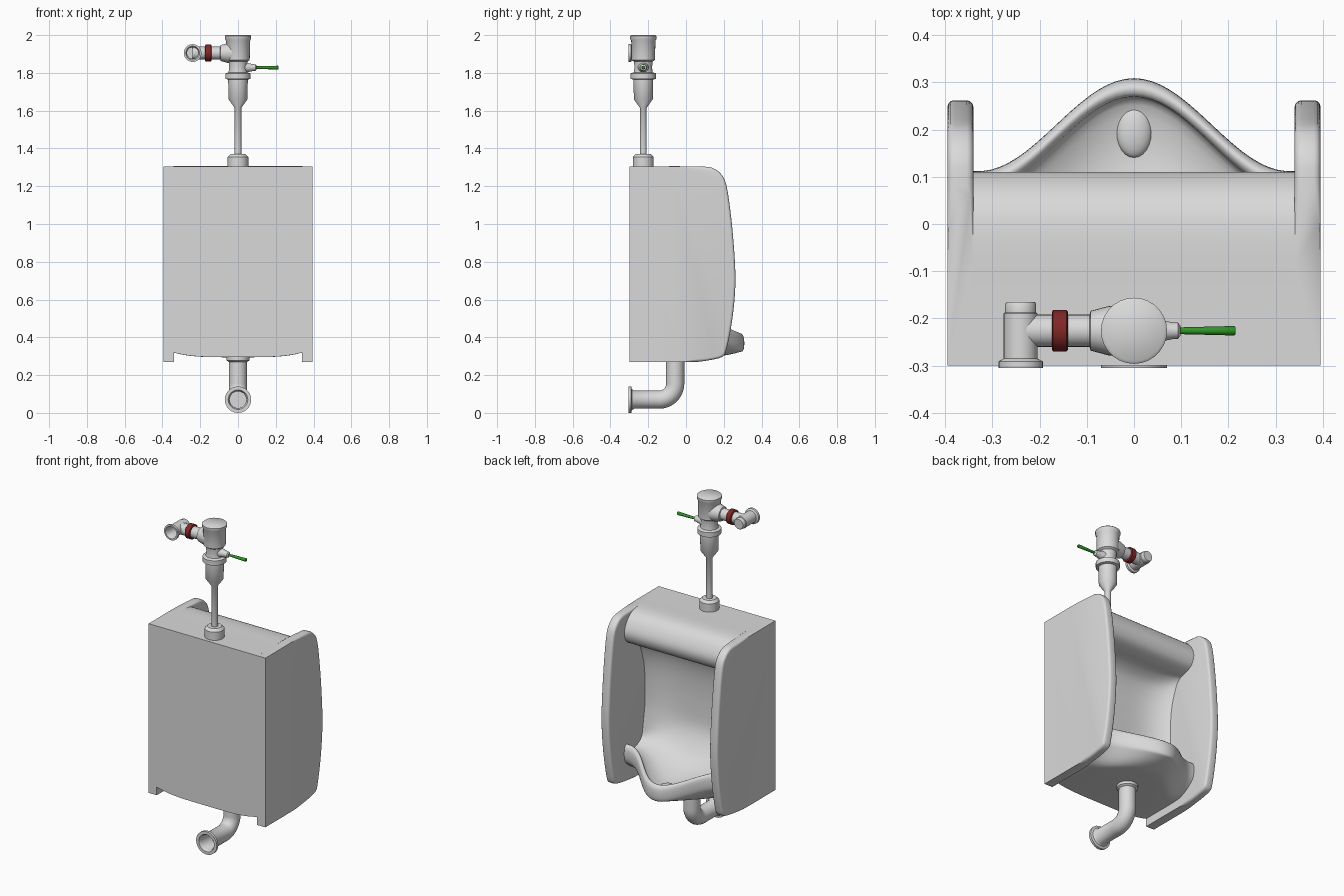
import bpy, bmesh, math
from mathutils import Vector

if "Cube" in bpy.data.objects:
    bpy.data.objects.remove(bpy.data.objects["Cube"])


def material(name, rgb):
    m = bpy.data.materials.new(name)
    m.diffuse_color = (*rgb, 1)
    m.use_nodes = True
    m.node_tree.nodes["Principled BSDF"].inputs["Base Color"].default_value = m.diffuse_color
    return m


GREY = material("light_grey", (0.7, 0.7, 0.7))
RED = material("dark_red", (0.22, 0.02, 0.02))
GREEN = material("green", (0.03, 0.3, 0.02))


def finish(name, bm, mat, angle=40):
    bmesh.ops.remove_doubles(bm, verts=bm.verts, dist=1e-5)
    bmesh.ops.recalc_face_normals(bm, faces=bm.faces)
    me = bpy.data.meshes.new(name)
    bm.to_mesh(me)
    bm.free()
    me.materials.append(mat)
    ob = bpy.data.objects.new(name, me)
    bpy.context.collection.objects.link(ob)
    bpy.ops.object.select_all(action='DESELECT')
    ob.select_set(True)
    bpy.context.view_layer.objects.active = ob
    bpy.ops.object.shade_smooth_by_angle(angle=math.radians(angle))
    return ob


def spline(pts, n=4):
    """Smooth open curve through 2D points."""
    p = [Vector(q) for q in pts]
    p = [2 * p[0] - p[1]] + p + [2 * p[-1] - p[-2]]
    out = []
    for i in range(1, len(p) - 2):
        a, b, c, d = p[i - 1:i + 3]
        for k in range(n):
            t = k / n
            out.append(0.5 * (2 * b + (c - a) * t + (2 * a - 5 * b + 4 * c - d) * t * t
                              + (3 * b - a - 3 * c + d) * t ** 3))
    return out + [p[-2]]


def skin(name, rings, mat, angle=40):
    """Join rings of points into a closed skin with end caps."""
    bm = bmesh.new()
    rows = [[bm.verts.new(v) for v in r] for r in rings]
    n = len(rows[0])
    for a, b in zip(rows, rows[1:]):
        for i in range(n):
            j = (i + 1) % n
            bm.faces.new((a[i], a[j], b[j], b[i]))
    bm.faces.new(rows[0])
    bm.faces.new(rows[-1])
    return finish(name, bm, mat, angle)


def lathe(name, profile, centre, axis, mat=GREY, n=28):
    """Turn (radius, height) pairs about an axis."""
    q = Vector(axis).to_track_quat('Z', 'Y')
    c = Vector(centre)
    rings = [[c + q @ Vector((r * math.cos(2 * math.pi * i / n), r * math.sin(2 * math.pi * i / n), h))
              for i in range(n)] for r, h in profile]
    return skin(name, rings, mat)


# Central shell: hood roll, inner wall, bowl and dipping lip, lofted across x
def shell_section(x):
    t = 0.5 * (1 + math.cos(math.pi * min(abs(x) / 0.33, 1)))
    e = (abs(x) / 0.34) ** 4
    yl, zl = 0.11 + 0.197 * t, 0.50 - 0.08 * t
    w = 0.07 * e
    bot = 0.295 + 0.025 * e
    pts = [(-0.3, 1.305), (-0.15, 1.305), (0.0, 1.303), (0.07, 1.27), (0.11, 1.195),
           (0.09, 1.13), (0.03, 1.1), (-0.05 + w / 2, 1.085), (-0.12 + w, 1.03),
           (-0.155 + w, 0.9), (-0.16 + w, 0.7), (-0.14 + w, 0.56),
           (-0.09 + 0.05 * t + w / 2, 0.49 - 0.06 * t),
           (-0.02 + 0.14 * t + w / 3, 0.455 - 0.085 * t),
           (yl - 0.055, zl - 0.04), (yl - 0.035, zl - 0.005), (yl - 0.015, zl),
           (yl, zl - 0.025), (yl - 0.002, zl - 0.085), (yl - 0.03, 0.375 - 0.055 * t),
           (yl - 0.11, bot + 0.008), (yl - 0.2, bot), (-0.2, bot), (-0.3, bot)]
    return [(x, p.x, p.y) for p in spline(pts)]


N = 36
skin("bowl_shell", [shell_section(-0.342 + 0.684 * i / N) for i in range(N + 1)], GREY, 50)

# Side panels with softened front edges
edge = spline([(0.08, 1.305), (0.14, 1.297), (0.185, 1.265), (0.213, 1.21), (0.235, 1.07),
               (0.252, 0.9), (0.262, 0.72), (0.255, 0.58), (0.238, 0.45), (0.215, 0.34),
               (0.195, 0.298), (0.13, 0.28), (0.06, 0.27)], 3)
outline = [Vector((-0.3, 0.27)), Vector((-0.3, 1.305))] + edge
for side, s in (("left", -1), ("right", 1)):
    bm = bmesh.new()
    base = bm.faces.new([bm.verts.new((s * 0.34, p.x, p.y)) for p in outline])
    ext = bmesh.ops.extrude_face_region(bm, geom=[base], use_keep_orig=True)
    for v in ext["geom"]:
        if isinstance(v, bmesh.types.BMVert):
            v.co.x = s * 0.395
    front = [e for e in bm.edges if min(v.co.y for v in e.verts) > 0.0
             and abs(e.verts[0].co.x - e.verts[1].co.x) < 1e-4]
    bmesh.ops.recalc_face_normals(bm, faces=bm.faces)
    bmesh.ops.bevel(bm, geom=front, offset=0.014, segments=3, profile=0.5, affect='EDGES')
    finish(side + "_side_panel", bm, GREY, 50)

# Drain cover in the bowl
bm = bmesh.new()
bmesh.ops.create_uvsphere(bm, u_segments=24, v_segments=12, radius=1)
for v in bm.verts:
    v.co = Vector((0.038 * v.co.x, 0.195 + 0.055 * v.co.y, 0.367 + 0.02 * v.co.z))
finish("drain_cover", bm, GREY)

# Waste pipe: collar, elbow and hollow wall flange
R, PY, PZ = 0.085, -0.057, 0.07
stations = [(PY, 0.3, 0, 0.06), (PY, 0.278, 0, 0.06), (PY, 0.27, 0, 0.048)]
for k in range(13):
    a = -math.pi / 2 * k / 12
    stations.append((PY - R + R * math.cos(a), PZ + R + R * math.sin(a), a, 0.048))
for y, r in ((-0.275, 0.048), (-0.287, 0.056), (-0.29, 0.07), (-0.305, 0.07), (-0.305, 0.052),
             (-0.29, 0.044), (-0.2, 0.044)):
    stations.append((y, PZ, -math.pi / 2, r))
rings = []
for y, z, a, r in stations:
    ring = []
    for i in range(28):
        b = 2 * math.pi * i / 28
        d = r * math.sin(b)
        ring.append((r * math.cos(b), y + d * math.cos(a), z + d * math.sin(a)))
    rings.append(ring)
skin("waste_pipe", rings, GREY)

# Flush valve column
VY, VZ = -0.226, 1.905
lathe("flush_valve", [(0.055, 1.30), (0.055, 1.355), (0.04, 1.37), (0.018, 1.37), (0.018, 1.615),
                      (0.05, 1.66), (0.052, 1.765), (0.067, 1.768), (0.067, 1.797), (0.05, 1.803),
                      (0.046, 1.83), (0.05, 1.86), (0.062, 1.868), (0.064, 1.97), (0.07, 1.98),
                      (0.07, 1.995), (0.064, 2.0)], (0, VY, 0), (0, 0, 1))

# Supply branch, red coupling and hollow wall elbow
lathe("supply_branch", [(0.056, 0.02), (0.052, 0.055), (0.042, 0.092), (0.034, 0.094), (0.034, 0.24)],
      (0, VY, VZ), (-1, 0, 0))
lathe("red_coupling", [(0.04, 0.14), (0.044, 0.143), (0.044, 0.171), (0.04, 0.174)],
      (0, VY, VZ), (-1, 0, 0), RED)
lathe("supply_elbow", [(0.03, 0.165), (0.033, 0.17), (0.033, 0.187), (0.036, 0.19), (0.036, 0.285),
                       (0.047, 0.291), (0.047, 0.305), (0.037, 0.305), (0.03, 0.29), (0.03, 0.22)],
      (-0.24, 0, VZ), (0, -1, 0))

# Flush handle
lathe("handle_socket", [(0.03, 0.03), (0.022, 0.06), (0.018, 0.08), (0.017, 0.093), (0.011, 0.098)],
      (0, VY, 1.828), (1, 0, 0))
lathe("flush_handle", [(0.007, 0.09), (0.0085, 0.15), (0.01, 0.212), (0.008, 0.215)],
      (0, VY, 1.828), (1, 0, 0), GREEN, 16)
